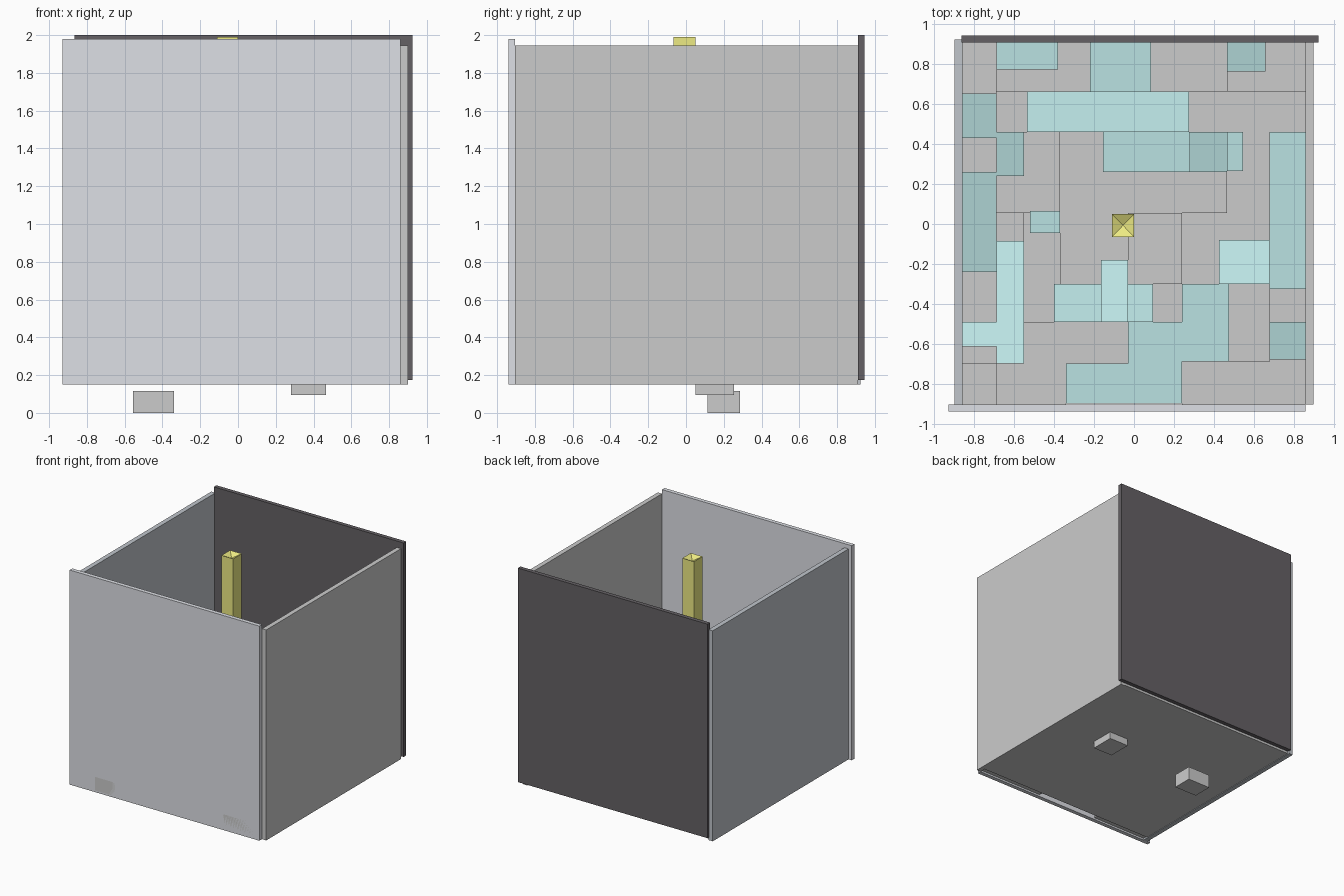
import bpy, bmesh


def material(name, rgb):
    m = bpy.data.materials.new(name)
    m.diffuse_color = (*rgb, 1)
    return m


def finish(name, bm, mat=None):
    bmesh.ops.recalc_face_normals(bm, faces=bm.faces)
    me = bpy.data.meshes.new(name)
    bm.to_mesh(me)
    bm.free()
    ob = bpy.data.objects.new(name, me)
    bpy.context.collection.objects.link(ob)
    if mat:
        me.materials.append(mat)
    return ob


def box(name, x0, x1, y0, y1, z0, z1, mat=None):
    bm = bmesh.new()
    bmesh.ops.create_cube(bm, size=1)
    for v in bm.verts:
        v.co = ((x0 + x1) / 2 + v.co.x * (x1 - x0),
                (y0 + y1) / 2 + v.co.y * (y1 - y0),
                (z0 + z1) / 2 + v.co.z * (z1 - z0))
    return finish(name, bm, mat)


pale = material("pale_blue_grey", (0.73, 0.745, 0.79))
slate = material("slate", (0.53, 0.56, 0.60))
mid_grey = material("mid_grey", (0.51, 0.51, 0.51))
black = material("black", (0.13, 0.12, 0.13))
yellow = material("yellow", (0.85, 0.83, 0.23))
bright = material("bright_cyan", (0.61, 0.95, 0.95))
light = material("light_cyan", (0.56, 0.87, 0.87))
teal = material("teal", (0.49, 0.76, 0.76))
deep = material("deep_teal", (0.42, 0.65, 0.65))

# four overlapping walls of the open box
box("front_wall", -0.93, 0.86, -0.94, -0.905, 0.15, 1.98, pale)
box("back_wall", -0.865, 0.925, 0.91, 0.945, 0.175, 2.0, black)
box("right_wall", 0.86, 0.90, -0.905, 0.91, 0.15, 1.945, mid_grey)
box("left_wall", -0.90, -0.86, -0.905, 0.925, 0.15, 1.945, slate)

# floor plate and the two blocks beneath it
box("floor", -0.86, 0.86, -0.86, 0.91, 0.155, 0.19)
box("lower_block", -0.555, -0.34, 0.115, 0.285, 0.0, 0.115)
box("upper_block", 0.28, 0.465, 0.05, 0.255, 0.095, 0.19)

# grey blocks packed over the floor: x0, x1, y0, y1, top
grey = [
    (-0.86, -0.69, -0.70, 0.91, 0.29), (-0.86, -0.69, -0.93, -0.70, 0.27),
    (-0.69, 0.465, 0.665, 0.91, 0.28), (0.465, 0.86, 0.665, 0.91, 0.30),
    (-0.69, 0.86, 0.46, 0.665, 0.27), (-0.69, -0.37, 0.055, 0.46, 0.29),
    (-0.37, 0.465, 0.055, 0.46, 0.28), (0.465, 0.68, -0.30, 0.46, 0.27),
    (0.24, 0.465, -0.30, 0.055, 0.27), (-0.03, 0.24, -0.30, 0.055, 0.29),
    (-0.37, -0.03, -0.30, 0.055, 0.28), (-0.55, -0.37, -0.30, 0.055, 0.27),
    (0.68, 0.86, -0.69, 0.46, 0.28), (-0.69, -0.55, -0.70, 0.055, 0.28),
    (-0.55, 0.24, -0.49, -0.30, 0.27), (-0.55, -0.03, -0.70, -0.49, 0.28),
    (0.24, 0.68, -0.69, -0.30, 0.27), (-0.69, -0.34, -0.94, -0.70, 0.28),
    (0.24, 0.52, -0.94, -0.69, 0.28), (0.52, 0.859, -0.94, -0.69, 0.285),
]
for i, (x0, x1, y0, y1, top) in enumerate(grey):
    box(f"grey_block_{i + 1}", x0, x1, y0, y1, 0.165, top)

# cyan blocks standing on the grey ones, grouped by shade and height
cyan = [
    (bright, 0.63, [(0.425, 0.68, -0.30, -0.08), (-0.69, -0.55, -0.70, -0.085),
                    (-0.86, -0.69, -0.615, -0.49), (-0.165, -0.03, -0.49, -0.18)]),
    (light, 0.50, [(-0.535, 0.275, 0.46, 0.665), (-0.40, 0.095, -0.49, -0.30)]),
    (teal, 0.45, [(-0.69, -0.38, 0.775, 0.91), (-0.22, 0.085, 0.665, 0.91),
                  (-0.155, 0.28, 0.26, 0.46), (0.465, 0.545, 0.265, 0.46),
                  (0.68, 0.86, -0.325, 0.46), (-0.52, -0.37, -0.045, 0.065),
                  (0.24, 0.475, -0.69, -0.30), (-0.03, 0.24, -0.90, -0.49),
                  (-0.34, -0.03, -0.90, -0.70)]),
    (deep, 0.40, [(0.465, 0.66, 0.765, 0.91), (-0.86, -0.69, 0.43, 0.655),
                  (-0.69, -0.55, 0.24, 0.46), (0.28, 0.465, 0.26, 0.46),
                  (-0.86, -0.69, -0.24, 0.26), (0.68, 0.86, -0.68, -0.49)]),
]
for mat, top, rects in cyan:
    for i, r in enumerate(rects):
        box(f"{mat.name}_block_{i + 1}", *r, 0.265, top, mat)

# tall square post with a dished top
bm = bmesh.new()
rings = [[bm.verts.new((x, y, z)) for x, y in
          ((-0.11, -0.065), (0.0, -0.065), (0.0, 0.05), (-0.11, 0.05))]
         for z in (0.2, 1.99)]
dish = bm.verts.new((-0.055, -0.007, 1.96))
bm.faces.new(rings[0])
for i in range(4):
    j = (i + 1) % 4
    bm.faces.new((rings[0][i], rings[0][j], rings[1][j], rings[1][i]))
    bm.faces.new((rings[1][i], rings[1][j], dish))
finish("post", bm, yellow)
